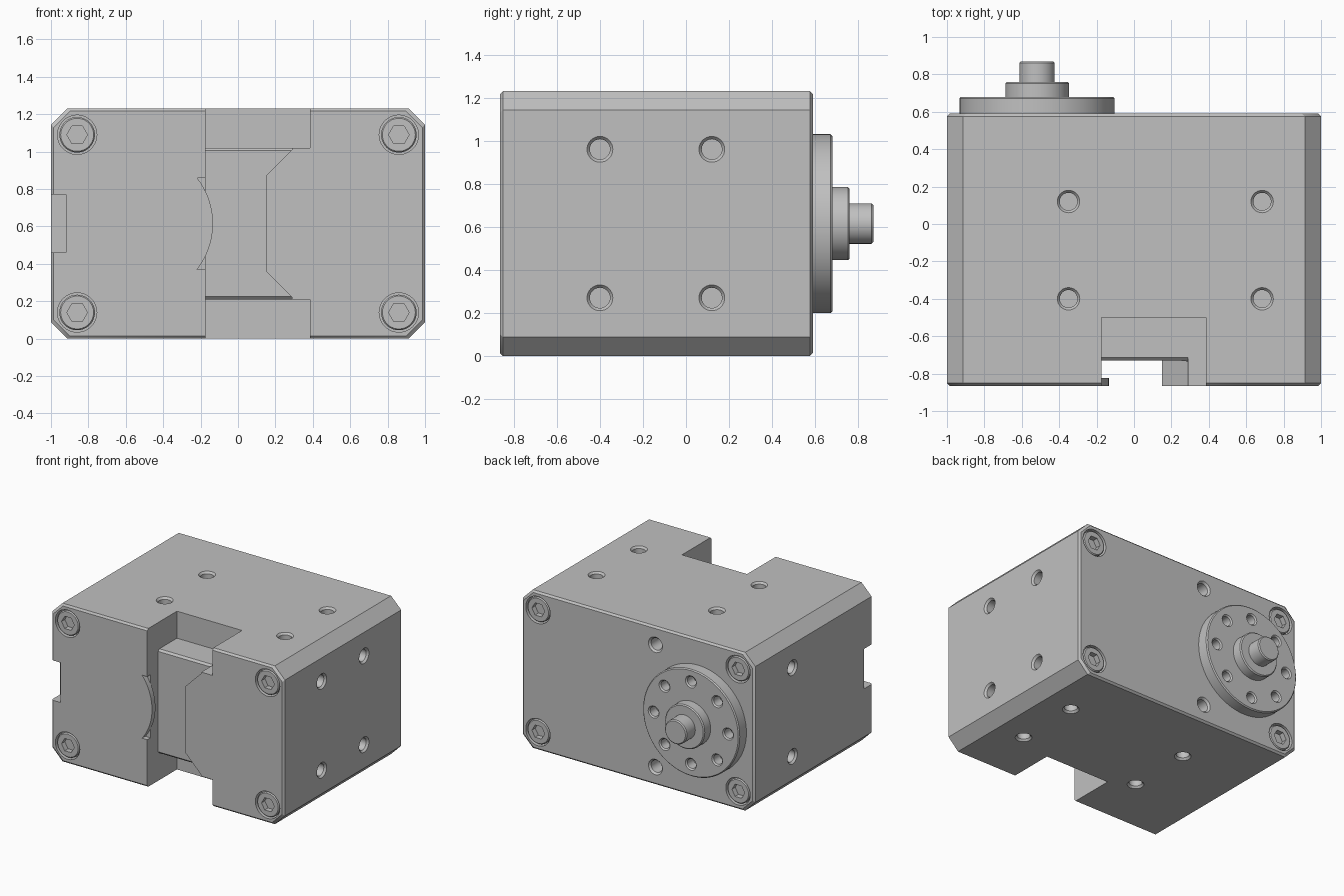
import bpy, bmesh, math
from mathutils import Vector

if "Cube" in bpy.data.objects:
    bpy.data.objects.remove(bpy.data.objects["Cube"], do_unlink=True)

grey = bpy.data.materials.new("machined_grey")
grey.use_nodes = True
grey.diffuse_color = (0.53, 0.53, 0.53, 1)
grey.node_tree.nodes["Principled BSDF"].inputs["Base Color"].default_value = grey.diffuse_color

X, Y, Z = Vector((1, 0, 0)), Vector((0, 1, 0)), Vector((0, 0, 1))
FRONT, BACK, HEIGHT = -0.865, 0.59, 1.23


def loft(bm, rings):
    """Skin a closed solid through rings of equal point count."""
    loops = [[bm.verts.new(p) for p in ring] for ring in rings]
    n = len(loops[0])
    faces = [bm.faces.new(loops[0][::-1]), bm.faces.new(loops[-1])]
    for a, b in zip(loops, loops[1:]):
        for i in range(n):
            j = (i + 1) % n
            faces.append(bm.faces.new((a[i], a[j], b[j], b[i])))
    bmesh.ops.recalc_face_normals(bm, faces=faces)


def turned(bm, base, axis, profile, sides=48):
    """Solid of (distance along axis, radius) steps."""
    u = Y if axis.x else X
    v = axis.cross(u)
    angles = [math.tau * i / sides for i in range(sides)]
    loft(bm, [[base + axis * d + (u * math.cos(a) + v * math.sin(a)) * r for a in angles]
              for d, r in profile])


def prism(bm, outline, y0, y1):
    """Extrude an (x, z) outline along y."""
    loft(bm, [[Vector((x, y, z)) for x, z in outline] for y in (y0, y1)])


def box(bm, x0, x1, y0, y1, z0, z1):
    prism(bm, [(x0, z0), (x1, z0), (x1, z1), (x0, z1)], y0, y1)


def finish(name, bm):
    mesh = bpy.data.meshes.new(name)
    bm.to_mesh(mesh)
    bm.free()
    obj = bpy.data.objects.new(name, mesh)
    mesh.materials.append(grey)
    bpy.context.collection.objects.link(obj)
    return obj


def activate(obj):
    bpy.ops.object.select_all(action='DESELECT')
    obj.select_set(True)
    bpy.context.view_layer.objects.active = obj


def cut(obj, bm):
    cutter = finish("cutter", bm)
    cutter.hide_render = True
    mod = obj.modifiers.new("cut", 'BOOLEAN')
    mod.operation, mod.solver, mod.object = 'DIFFERENCE', 'EXACT', cutter
    activate(obj)
    bpy.ops.object.modifier_apply(modifier=mod.name)
    bpy.data.objects.remove(cutter, do_unlink=True)


def smooth(obj):
    activate(obj)
    bpy.ops.object.shade_smooth_by_angle()


# Housing: chamfered block with a fine bevel on both ends
def housing_ring(y, inset):
    w, h, c = 1 - inset, HEIGHT / 2 - inset, 0.087
    pts = [(w, h - c), (w - c, h), (c - w, h), (-w, h - c),
           (-w, c - h), (c - w, -h), (w - c, -h), (w, c - h)]
    return [Vector((x, y, z + HEIGHT / 2)) for x, z in pts]


bm = bmesh.new()
e = 0.014
loft(bm, [housing_ring(FRONT, e), housing_ring(FRONT + e, 0),
          housing_ring(BACK - e, 0), housing_ring(BACK, e)])
housing = finish("housing", bm)

# Deep slots above and below the centre block, side notch, disc pocket
bm = bmesh.new()
box(bm, -0.175, 0.385, -1, -0.5, 1.02, 1.4)
box(bm, -0.175, 0.385, -1, -0.5, -0.2, 0.21)
box(bm, -1.1, -0.92, -1, -0.755, 0.46, 0.77)
cut(housing, bm)

# Shallow middle channel, leaving the angled jaw
bm = bmesh.new()
prism(bm, [(-0.175, 0.1), (0.29, 0.1), (0.29, 0.22), (0.15, 0.36),
           (0.15, 0.87), (0.29, 1.01), (0.29, 1.1), (-0.175, 1.1)], -1, -0.73)
cut(housing, bm)

# Fine chamfers on the front edges of the centre block
bm = bmesh.new()
for z, s in ((1.02, 1), (0.21, -1)):
    tri = [(-0.735, z - 0.02 * s), (-0.71, z + 0.005 * s), (-0.735, z + 0.005 * s)]
    loft(bm, [[Vector((x, y, h)) for y, h in tri] for x in (-0.175, 0.29)])
cut(housing, bm)

bm = bmesh.new()
box(bm, -0.22, -0.1, -1, -0.825, 0.37, 0.86)
cut(housing, bm)

# Countersunk mounting holes and screw counterbores
bm = bmesh.new()
hole = [(0.03, 0.06), (0, 0.06), (-0.015, 0.047), (-0.12, 0.047)]
for y in (-0.4, 0.12):
    for x in (-0.35, 0.685):
        turned(bm, Vector((x, y, HEIGHT)), Z, hole, 32)
        turned(bm, Vector((x, y, 0)), -Z, hole, 32)
    for z in (0.27, 0.96):
        turned(bm, Vector((1, y, z)), X, hole, 32)
        if y > 0:
            turned(bm, Vector((-1, y, z)), -X, hole, 32)
for z in (0.14, 1.09):
    turned(bm, Vector((-0.15, BACK, z)), Y, hole, 32)
screws = [(Vector((x, y, z)), d) for x in (-0.86, 0.86) for z in (0.14, 1.09)
          for y, d in ((FRONT, -Y), (BACK, Y))]
for p, d in screws:
    turned(bm, p, d, [(0.03, 0.105), (-0.06, 0.105)])
cut(housing, bm)
smooth(housing)

# Cap screws with hex sockets
for i, (p, d) in enumerate(screws):
    bm = bmesh.new()
    turned(bm, p, d, [(-0.065, 0.095), (-0.012, 0.095), (-0.004, 0.088)])
    screw = finish(f"cap_screw_{i + 1}", bm)
    bm = bmesh.new()
    turned(bm, p, d, [(0.03, 0.055), (-0.045, 0.055)], 6)
    cut(screw, bm)
    smooth(screw)

# Rim of the inner disc peeking into the channel
bm = bmesh.new()
span = math.acos(0.31 / 0.396)
arc = [span * (k / 16 - 1) for k in range(33)]
prism(bm, [(-0.53 + 0.396 * math.cos(a), 0.615 + 0.396 * math.sin(a)) for a in arc],
      FRONT, -0.823)
smooth(finish("disc_rim", bm))

# Rear flange with a ring of bolt holes
hub = Vector((-0.518, 0, HEIGHT / 2))
bm = bmesh.new()
turned(bm, hub, Y, [(0.58, 0.415), (0.672, 0.415), (0.68, 0.407)], 96)
flange = finish("flange", bm)
bm = bmesh.new()
for k in range(8):
    a = k * math.pi / 4
    p = hub + Vector((math.cos(a), 0, math.sin(a))) * 0.32 + Y * 0.68
    turned(bm, p, Y, [(0.03, 0.047), (0, 0.047), (-0.01, 0.037), (-0.085, 0.037)], 24)
cut(flange, bm)
smooth(flange)

# Boss and output shaft
for name, y0, y1, r in (("boss", 0.67, 0.76, 0.17), ("shaft", 0.75, 0.87, 0.094)):
    bm = bmesh.new()
    turned(bm, hub, Y, [(y0, r), (y1 - 0.008, r), (y1, r - 0.008)], 64)
    smooth(finish(name, bm))
